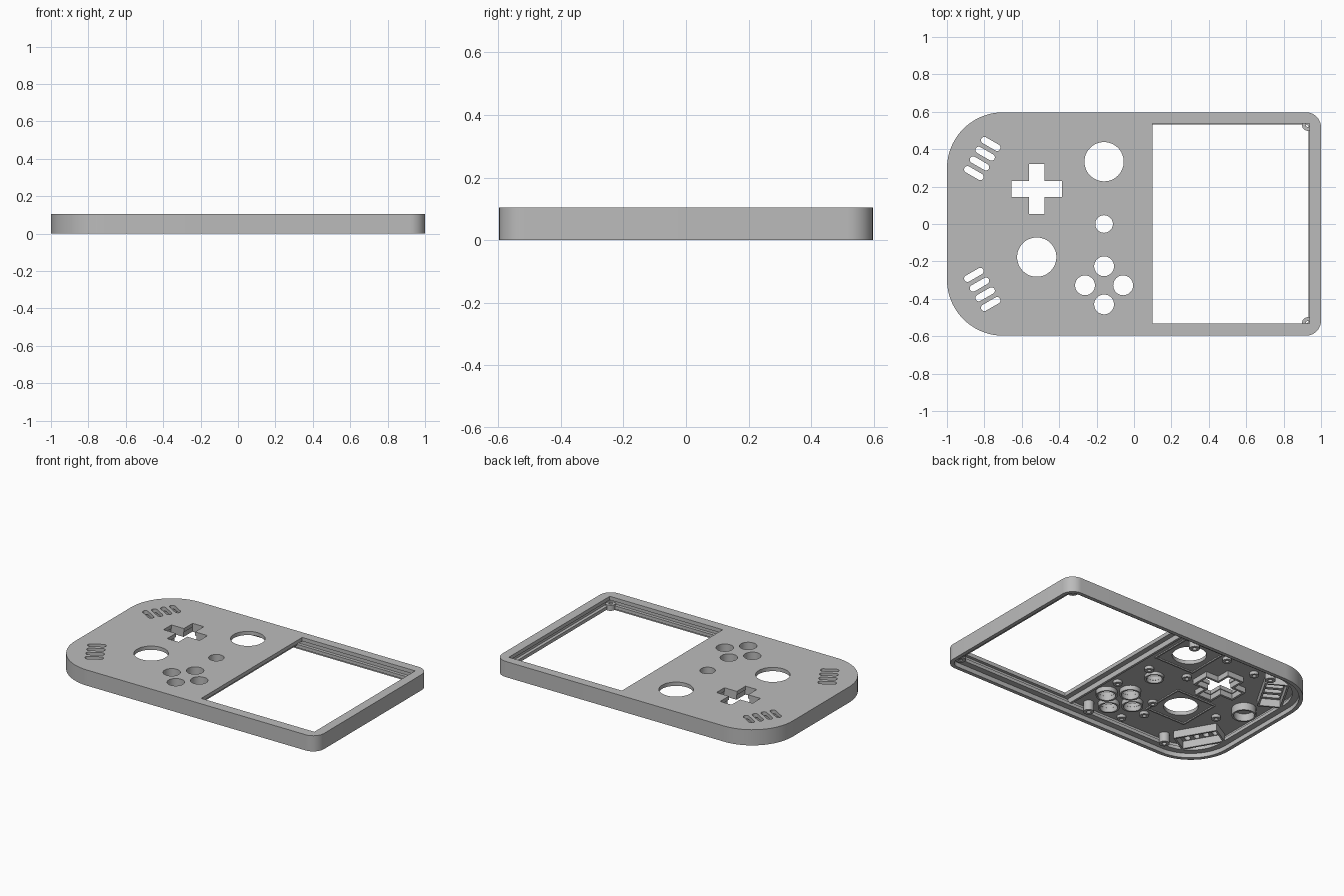
import bpy, bmesh, math
from mathutils import Matrix, Vector

if "Cube" in bpy.data.objects:
    bpy.data.objects.remove(bpy.data.objects["Cube"])

grey = bpy.data.materials.new("shell grey")
grey.use_nodes = True
COLOUR = (0.5, 0.5, 0.5, 1)
grey.diffuse_color = COLOUR
grey.node_tree.nodes["Principled BSDF"].inputs["Base Color"].default_value = COLOUR

HEIGHT, INSIDE = 0.105, 0.08      # overall height, underside of the face


# ---- 2D loops ----
def arc(x, y, r, start=0, sweep=360, n=48):
    count = n if sweep == 360 else n + 1
    return [Vector((x + r * math.cos(math.radians(start + sweep * i / n)),
                    y + r * math.sin(math.radians(start + sweep * i / n)))) for i in range(count)]


def rect(x0, y0, x1, y1):
    return [Vector(p) for p in ((x0, y0), (x1, y0), (x1, y1), (x0, y1))]


def outline(inset=0):
    """Body outline: large round corners on one end, small on the other."""
    big, small = 0.3, 0.08
    w, h = 1.0, 0.597
    rs = max(small - inset, 0.012)
    rb = big - inset
    x0, x1, y1 = -w + inset, w - inset, h - inset
    return (arc(x0 + rb, -y1 + rb, rb, 180, 90, 24) + arc(x1 - rs, -y1 + rs, rs, 270, 90, 10)
            + arc(x1 - rs, y1 - rs, rs, 0, 90, 10) + arc(x0 + rb, y1 - rb, rb, 90, 90, 24))


def turned(loop, x, y, degrees):
    rot = Matrix.Rotation(math.radians(degrees), 2)
    return [rot @ p + Vector((x, y)) for p in loop]


def cross(x, y, a, b):
    pts = []
    for q in range(4):
        pts += turned([Vector((a, -b)), Vector((a, b)), Vector((b, b))], x, y, 90 * q)
    return pts


def slot(length, width):
    r, s = width / 2, (length - width) / 2
    return arc(s, 0, r, -90, 180, 8) + arc(-s, 0, r, 90, 180, 8)


# ---- extruded solid from nested loops ----
def plate(name, loops, z0, z1):
    curve = bpy.data.curves.new(name, 'CURVE')
    curve.dimensions, curve.fill_mode = '2D', 'BOTH'
    curve.extrude = (z1 - z0) / 2
    for loop in loops:
        spline = curve.splines.new('POLY')
        spline.points.add(len(loop) - 1)
        for point, p in zip(spline.points, loop):
            point.co = (p.x, p.y, 0, 1)
        spline.use_cyclic_u = True
    temp = bpy.data.objects.new(name + "_curve", curve)
    bpy.context.collection.objects.link(temp)
    bpy.context.view_layer.update()
    mesh = bpy.data.meshes.new_from_object(temp.evaluated_get(bpy.context.evaluated_depsgraph_get()))
    bpy.data.objects.remove(temp)
    bm = bmesh.new()
    bm.from_mesh(mesh)
    bmesh.ops.remove_doubles(bm, verts=bm.verts, dist=1e-5)
    bmesh.ops.translate(bm, verts=bm.verts, vec=(0, 0, (z0 + z1) / 2))
    bmesh.ops.recalc_face_normals(bm, faces=bm.faces)
    bm.to_mesh(mesh)
    bm.free()
    obj = bpy.data.objects.new(name, mesh)
    bpy.context.collection.objects.link(obj)
    finish(obj)
    return obj


def finish(obj):
    mesh = obj.data
    mesh.materials.clear()
    mesh.materials.append(grey)
    for poly in mesh.polygons:
        poly.use_smooth = True
        poly.material_index = 0
    mesh.set_sharp_from_angle(angle=math.radians(30))


def tube(name, x, y, r, hole, z0):
    return plate(name, [arc(x, y, r, n=28), arc(x, y, hole, n=28)], z0, INSIDE + 0.004)


# ---- control positions ----
dpad = (-0.52, 0.187)
sticks = [(-0.16, 0.333), (-0.52, -0.177)]
buttons = [(-0.16 + 0.102 * dx, -0.328 + 0.102 * dy) for dx, dy in ((0, 1), (0, -1), (1, 0), (-1, 0))]

# ---- openings through the face ----
holes = [rect(0.1, -0.532, 0.938, 0.537), cross(*dpad, 0.134, 0.042), arc(-0.16, 0, 0.047)]
holes += [arc(x, y, 0.105) for x, y in sticks]
holes += [arc(x, y, 0.053) for x, y in buttons]
for side in (1, -1):
    for i in range(4):
        holes.append(turned(slot(0.115, 0.036), -0.766 - 0.03 * i, side * (0.428 - 0.052 * i), -30 * side))

# ---- body: solid outline, stepped cavity, openings ----
shell = plate("face_shell", [outline()], 0, HEIGHT)
cutters = [plate("rim_cutter", [outline(0.025)], -0.02, 0.03),
           plate("ledge_cutter", [outline(0.066)], 0.02, 0.06),
           plate("groove_cutter", [outline(0.045)], 0.052, INSIDE),
           plate("opening_cutter", holes, 0.07, HEIGHT + 0.02)]
for cutter in cutters:
    cutter.hide_render = True
    mod = shell.modifiers.new(cutter.name, 'BOOLEAN')
    mod.operation, mod.solver, mod.object = 'DIFFERENCE', 'EXACT', cutter
bpy.context.view_layer.update()
carved = bpy.data.meshes.new_from_object(shell.evaluated_get(bpy.context.evaluated_depsgraph_get()))
shell.modifiers.clear()
shell.data = carved
finish(shell)
for cutter in cutters:
    bpy.data.objects.remove(cutter)

# ---- guides around the controls, on the inside ----
for i, (x, y) in enumerate(buttons):
    tube(f"button_guide_{i + 1}", x, y, 0.066, 0.054, 0.05)
tube("small_button_guide", -0.16, 0, 0.06, 0.048, 0.06)
plate("dpad_guide", [cross(*dpad, 0.155, 0.063), cross(*dpad, 0.14, 0.048)], 0.045, INSIDE + 0.004)
for i, (x, y) in enumerate(sticks):
    a, b = 0.15, 0.14
    plate(f"stick_frame_{i + 1}", [rect(x - a, y - a, x + a, y + a), rect(x - b, y - b, x + b, y + b)],
          0.072, INSIDE + 0.004)
tube("round_holder", -0.83, 0.05, 0.075, 0.063, 0.03)

# ---- speaker boxes ----
for side, label in ((1, "back"), (-1, "front")):
    frame = [turned(rect(-a, -b, a, b), -0.811, side * 0.35, -30 * side)
             for a, b in ((0.075, 0.14), (0.063, 0.128))]
    plate(f"speaker_box_{label}", frame, 0.03, INSIDE + 0.004)

# ---- screen rib and screw posts ----
plate("screen_rib", [rect(0.05, -0.545, 0.065, 0.545)], 0.045, INSIDE + 0.004)
low_posts = [(-0.07, 0.06), (-0.31, 0.13), (-0.6, 0.42), (-0.76, -0.13), (-0.35, -0.24),
             (-0.4, -0.38), (-0.03, -0.19), (-0.32, -0.5), (-0.36, 0.45)]
for i, (x, y) in enumerate(low_posts):
    tube(f"low_post_{i + 1}", x, y, 0.028, 0.012, 0.06)
tall_posts = [(x, s * 0.5) for x in (-0.66, -0.06) for s in (1, -1)]
for i, (x, y) in enumerate(tall_posts):
    tube(f"tall_post_{i + 1}", x, y, 0.032, 0.014, 0.015)
for s, label in ((1, "back"), (-1, "front")):
    plate(f"screen_corner_post_{label}", [arc(0.93, s * 0.53, 0.032, n=28), arc(0.93, s * 0.53, 0.012, n=16)],
          0.025, 0.062)
